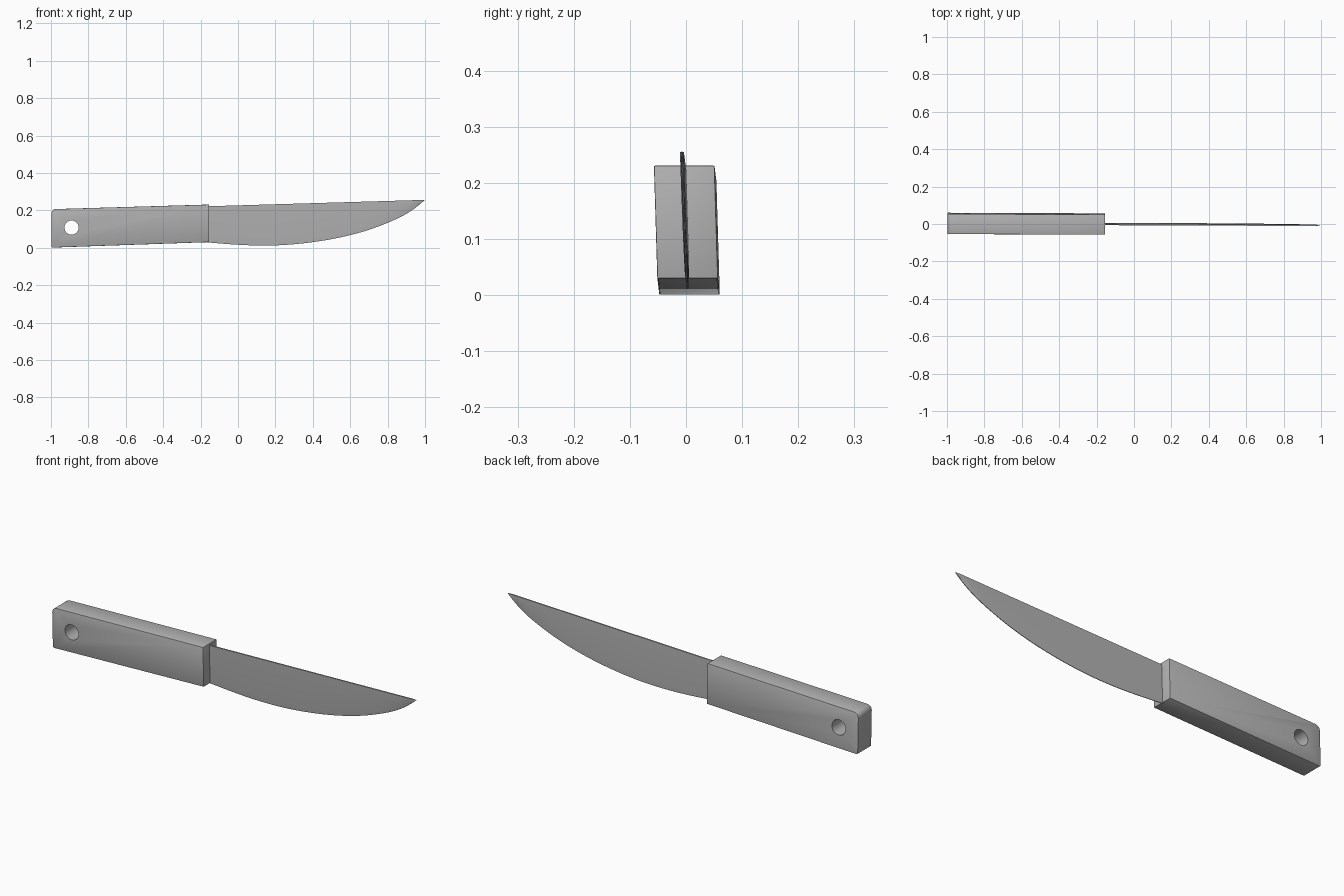
import bpy, bmesh, math

cube = bpy.data.objects.get("Cube")
if cube:
    bpy.data.objects.remove(cube, do_unlink=True)

grey = bpy.data.materials.new("plain grey")
grey.use_nodes = True
colour = (0.45, 0.45, 0.45, 1)
grey.diffuse_color = colour
grey.node_tree.nodes["Principled BSDF"].inputs["Base Color"].default_value = colour


def lean(x, z):
    """Sideways offset: the knife is rolled and turned very slightly."""
    return -0.03 * (z - 0.11) - 0.003 * x


def make_object(name, bm):
    bmesh.ops.recalc_face_normals(bm, faces=bm.faces)
    mesh = bpy.data.meshes.new(name)
    bm.to_mesh(mesh)
    bm.free()
    mesh.materials.append(grey)
    obj = bpy.data.objects.new(name, mesh)
    bpy.context.collection.objects.link(obj)
    return obj


def activate(obj):
    bpy.ops.object.select_all(action='DESELECT')
    obj.select_set(True)
    bpy.context.view_layer.objects.active = obj


def arc(cx, cz, r, start, end, steps=5):
    angles = [math.radians(start + (end - start) * i / steps) for i in range(steps + 1)]
    return [(cx + r * math.cos(a), cz + r * math.sin(a)) for a in angles]


def slab(name, outline, half):
    bm = bmesh.new()
    sides = [[bm.verts.new((x, s * half + lean(x, z), z)) for x, z in outline]
             for s in (-1, 1)]
    bm.faces.new(sides[0])
    bm.faces.new(sides[1][::-1])
    n = len(outline)
    for i in range(n):
        j = (i + 1) % n
        bm.faces.new((sides[0][i], sides[0][j], sides[1][j], sides[1][i]))
    return make_object(name, bm)


# Handle: tapered slab with rounded butt corners
outline = [(-0.155, 0.03), (-0.155, 0.231)]
outline += arc(-0.973, 0.182, 0.025, 90, 180) + arc(-0.99, 0.009, 0.008, 180, 270, 3)
handle = slab("handle", outline, 0.054)
bevel = handle.modifiers.new("soft edges", 'BEVEL')
bevel.width = 0.002
bevel.segments = 2

# Hanging hole through the butt
bpy.ops.mesh.primitive_cylinder_add(vertices=32, radius=0.038, depth=0.4,
                                    location=(-0.89, 0, 0.108),
                                    rotation=(math.pi / 2, 0, 0))
cutter = bpy.context.object
cutter.name = "hole_cutter"
cutter.hide_render = True
cutter.data.materials.append(grey)
cut = handle.modifiers.new("hole", 'BOOLEAN')
cut.operation = 'DIFFERENCE'
cut.solver = 'EXACT'
cut.object = cutter
activate(handle)
for name in ("soft edges", "hole"):
    bpy.ops.object.modifier_apply(modifier=name)
bpy.data.objects.remove(cutter, do_unlink=True)

# Blade: straight spine, belly curve sampled between a few points
belly = [(-0.2, 0.034), (-0.155, 0.028), (0, 0.016), (0.12, 0.012), (0.25, 0.015),
         (0.4, 0.03), (0.55, 0.056), (0.7, 0.096), (0.85, 0.155), (0.93, 0.2), (1, 0.255)]


def belly_height(x):
    """Smooth cubic through the belly points."""
    k = max(i for i in range(len(belly) - 1) if belly[i][0] <= x)

    def slope(i):
        a, b = belly[max(i - 1, 0)], belly[min(i + 1, len(belly) - 1)]
        return (b[1] - a[1]) / (b[0] - a[0])
    (xa, za), (xb, zb) = belly[k], belly[k + 1]
    w = xb - xa
    t = (x - xa) / w
    h = t * t * (3 - 2 * t)
    return (za + (zb - za) * h + slope(k) * w * t * (1 - t) ** 2
            - slope(k + 1) * w * t * t * (1 - t))


bm = bmesh.new()
rings = []
STEPS = 40
for i in range(STEPS):
    x = -0.2 + 1.2 * i / STEPS
    top = 0.222 + 0.0295 * (x + 0.155)
    low = belly_height(x)
    grind = low + 0.12 * (top - low)
    section = [(-0.0035, top), (-0.0035, grind), (-0.0015, low),
               (0.0015, low), (0.0035, grind), (0.0035, top)]
    rings.append([bm.verts.new((x, y + lean(x, z), z)) for y, z in section])
tip = bm.verts.new((1, lean(1, 0.256), 0.256))
bm.faces.new(rings[0])
for a, b in zip(rings, rings[1:]):
    for i in range(6):
        j = (i + 1) % 6
        bm.faces.new((a[i], a[j], b[j], b[i]))
for i in range(6):
    bm.faces.new((rings[-1][i], rings[-1][(i + 1) % 6], tip))
blade = make_object("blade", bm)

for obj in (handle, blade):
    activate(obj)
    bpy.ops.object.shade_smooth_by_angle(angle=math.radians(30))
